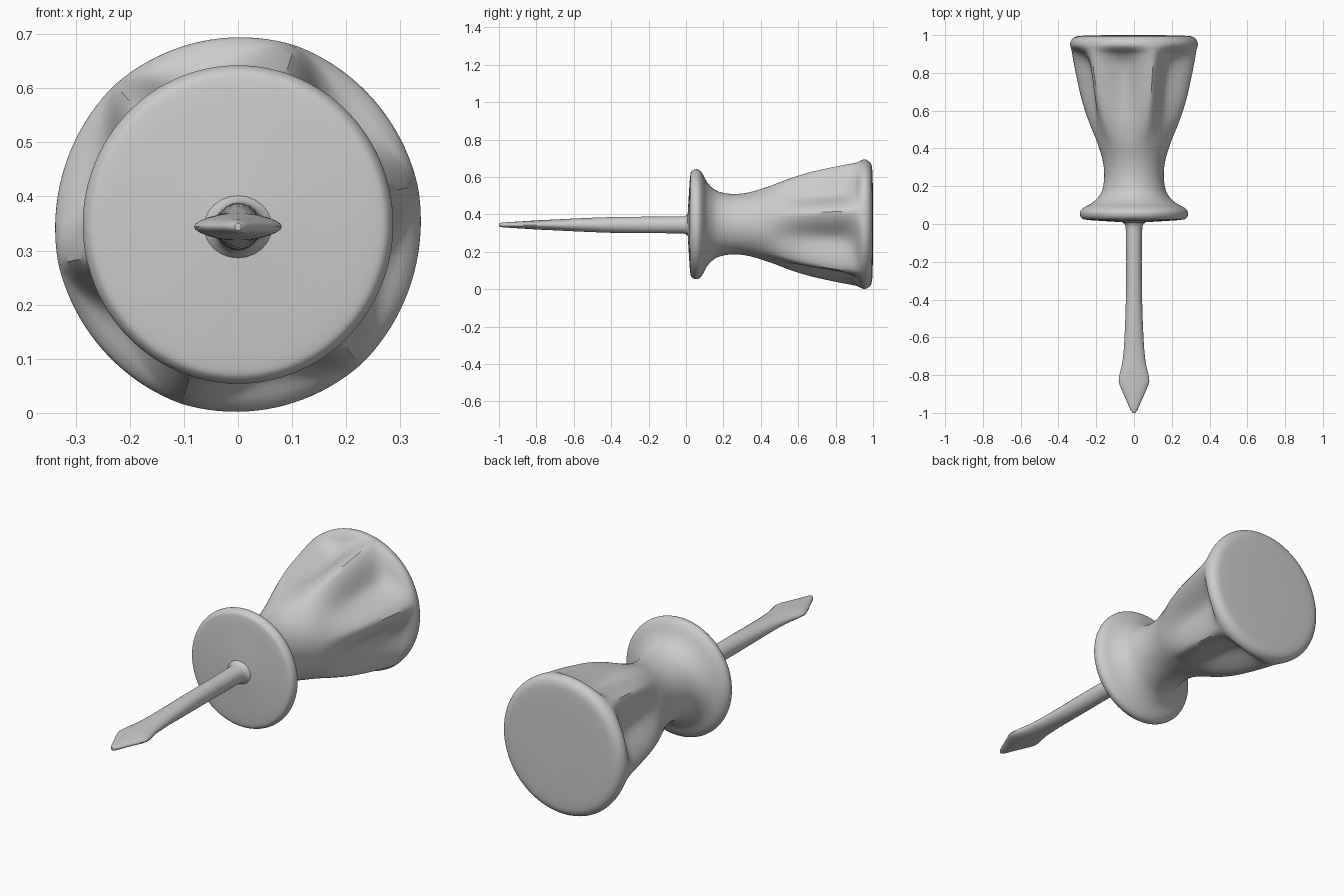
import bpy, bmesh, math

if "Cube" in bpy.data.objects:
    bpy.data.objects.remove(bpy.data.objects["Cube"])

CZ = 0.348  # height of the tool's long axis


def smooth_rows(rows, steps):
    """Catmull-Rom interpolation through rows of numbers."""
    out = []
    for i in range(len(rows) - 1):
        p0, p1 = rows[max(i - 1, 0)], rows[i]
        p2, p3 = rows[i + 1], rows[min(i + 2, len(rows) - 1)]
        for s in range(steps):
            t = s / steps
            out.append([0.5 * (2 * b + (c - a) * t + (2 * a - 5 * b + 4 * c - d) * t * t
                               + (3 * b - a - 3 * c + d) * t ** 3)
                        for a, b, c, d in zip(p0, p1, p2, p3)])
    return out + [list(rows[-1])]


def loft(name, rows, sides, point):
    """Skin rings around the y axis; point(row, angle) gives (x, y, z)."""
    bm = bmesh.new()
    rings = [[bm.verts.new(point(row, 2 * math.pi * k / sides)) for k in range(sides)]
             for row in rows]
    for a, b in zip(rings, rings[1:]):
        for k in range(sides):
            j = (k + 1) % sides
            bm.faces.new((a[k], a[j], b[j], b[k]))
    bm.faces.new(rings[0])
    bm.faces.new(rings[-1])
    bmesh.ops.recalc_face_normals(bm, faces=bm.faces)
    mesh = bpy.data.meshes.new(name)
    bm.to_mesh(mesh)
    bm.free()
    obj = bpy.data.objects.new(name, mesh)
    bpy.context.collection.objects.link(obj)
    bpy.ops.object.select_all(action='DESELECT')
    obj.select_set(True)
    bpy.context.view_layer.objects.active = obj
    bpy.ops.object.shade_smooth_by_angle(angle=math.radians(40))
    return obj


# Handle: (y, radius, flute depth), six flutes between ridges
handle_rows = [
    (0.008, 0.04, 0), (0.014, 0.14, 0), (0.022, 0.255, 0), (0.032, 0.285, 0),
    (0.06, 0.294, 0), (0.085, 0.275, 0), (0.115, 0.222, 0), (0.16, 0.181, 0),
    (0.22, 0.164, 0), (0.29, 0.163, 0), (0.36, 0.176, 0), (0.44, 0.205, 0.006),
    (0.54, 0.25, 0.034), (0.65, 0.288, 0.064), (0.76, 0.315, 0.08),
    (0.85, 0.334, 0.08), (0.9, 0.343, 0.055), (0.925, 0.346, 0.02),
    (0.945, 0.348, 0.004), (0.97, 0.342, 0), (0.99, 0.32, 0), (0.997, 0.27, 0),
    (1.0, 0.12, 0), (1.0, 0.02, 0)]


def handle_point(row, a):
    y, r, depth = row
    scoop = (0.5 - 0.5 * math.cos(6 * (a - math.radians(12)))) ** 0.7
    r -= max(depth, 0) * scoop
    return 0.975 * r * math.cos(a), min(y, 1.0), CZ + r * math.sin(a)


loft("handle", smooth_rows(handle_rows, 4), 120, handle_point)

# Shaft and flat blade: (y, half width, half thickness)
shaft_rows = [
    (0.03, 0.08, 0.065), (0.012, 0.066, 0.06), (-0.005, 0.048, 0.048),
    (-0.04, 0.043, 0.045), (-0.2, 0.041, 0.044), (-0.4, 0.043, 0.042),
    (-0.6, 0.05, 0.034), (-0.72, 0.06, 0.028), (-0.79, 0.075, 0.025),
    (-0.82, 0.08, 0.023), (-0.85, 0.077, 0.021), (-0.93, 0.042, 0.016),
    (-0.985, 0.018, 0.012), (-1.0, 0.006, 0.007)]


def shaft_point(row, a):
    y, w, t = row
    return w * math.cos(a), y, CZ - 0.004 + t * math.sin(a)


loft("shaft_and_blade", smooth_rows(shaft_rows, 2), 24, shaft_point)
